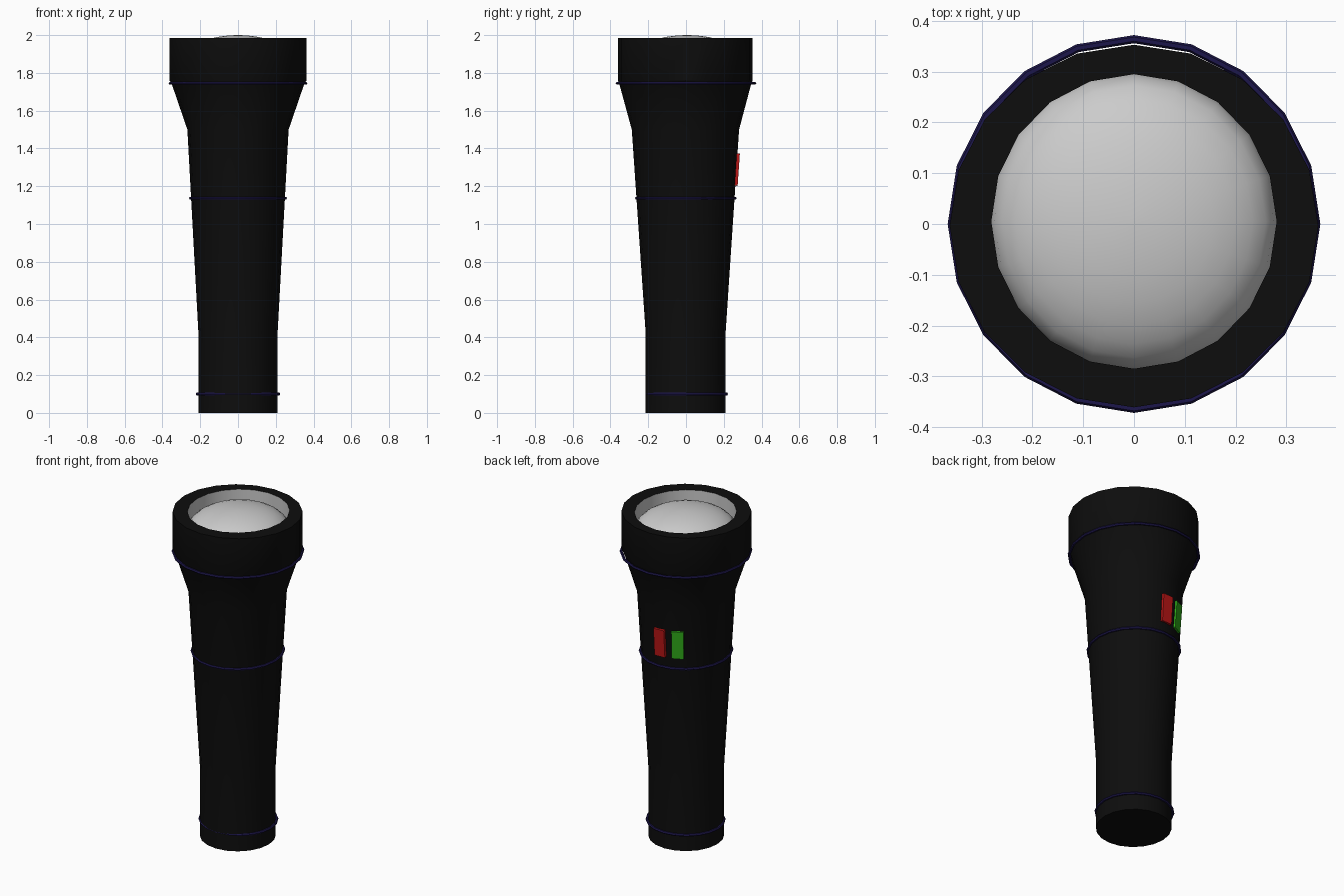
import bpy, bmesh, math
from mathutils import Matrix, Vector

if "Cube" in bpy.data.objects:
    bpy.data.objects.remove(bpy.data.objects["Cube"])

SIDES = 20


def material(name, rgb):
    m = bpy.data.materials.new(name)
    m.diffuse_color = (*rgb, 1)
    m.use_nodes = True
    m.node_tree.nodes["Principled BSDF"].inputs["Base Color"].default_value = m.diffuse_color
    return m


BLACK = material("black_casing", (0.004, 0.004, 0.004))
NAVY = material("navy_trim", (0.012, 0.008, 0.07))
RED = material("red_switch", (0.5, 0.008, 0.008))
GREEN = material("green_switch", (0.03, 0.42, 0.01))


def finish(bm, name, mat=None, smooth=True):
    bmesh.ops.recalc_face_normals(bm, faces=bm.faces)
    me = bpy.data.meshes.new(name)
    bm.to_mesh(me)
    bm.free()
    ob = bpy.data.objects.new(name, me)
    bpy.context.collection.objects.link(ob)
    if mat:
        me.materials.append(mat)
    if smooth:
        bpy.ops.object.select_all(action='DESELECT')
        ob.select_set(True)
        bpy.context.view_layer.objects.active = ob
        bpy.ops.object.shade_smooth_by_angle(angle=math.radians(35))
    return ob


def loft(name, levels, mat=None, cap_start=False, cap_end=False):
    """Skin elliptical rings given as (z, x radius, y radius, y centre)."""
    bm = bmesh.new()
    rings = []
    for z, rx, ry, cy in levels:
        rings.append([bm.verts.new((rx * math.cos(a), cy + ry * math.sin(a), z))
                      for a in (math.tau * i / SIDES for i in range(SIDES))])
    for lo, hi in zip(rings, rings[1:]):
        for i in range(SIDES):
            j = (i + 1) % SIDES
            bm.faces.new((lo[i], lo[j], hi[j], hi[i]))
    if cap_start:
        bm.faces.new(rings[0])
    if cap_end:
        bm.faces.new(rings[-1])
    return finish(bm, name, mat)


# casing: straight handle, taper, flare, head and flat front rim
loft("casing", [
    (0.0, 0.21, 0.212, -0.002), (0.43, 0.21, 0.212, -0.002),
    (1.5, 0.268, 0.284, -0.003), (1.745, 0.352, 0.350, -0.004),
    (1.76, 0.363, 0.357, -0.004), (1.985, 0.363, 0.357, -0.004),
    (1.985, 0.281, 0.29, 0.005),
], BLACK, cap_start=True)

# reflector wall inside the rim
loft("reflector", [(1.985, 0.281, 0.29, 0.005), (1.875, 0.281, 0.29, 0.005)])

# domed lens, a flattened half sphere
dome = []
for k in range(9):
    t = math.radians(min(90 * k / 8, 88))
    dome.append((1.875 + 0.125 * math.sin(t), 0.281 * math.cos(t), 0.29 * math.cos(t), 0.005))
loft("lens", dome, cap_end=True)

# thin trim rings around the casing
for name, z, rx, ry, cy in (("head_ring", 1.745, 0.359, 0.364, 0.0),
                            ("middle_ring", 1.137, 0.252, 0.261, -0.001),
                            ("tail_ring", 0.10, 0.216, 0.211, 0.004)):
    section = [(z + 0.008 * math.sin(a), rx + 0.008 * math.cos(a), ry + 0.008 * math.cos(a), cy)
               for a in (math.tau * i / 6 for i in range(7))]
    loft(name, section, NAVY)

# two switches on the back, leaning with the taper
for name, deg, r, mat in (("red_switch", 92.5, 0.266, RED), ("green_switch", 115, 0.262, GREEN)):
    bm = bmesh.new()
    bmesh.ops.create_cube(bm, size=1.0)
    place = (Matrix.Rotation(math.radians(deg), 4, 'Z') @ Matrix.Translation((r, 0, 1.288))
             @ Matrix.Rotation(math.radians(4), 4, 'Y')
             @ Matrix.Diagonal((0.024, 0.068, 0.17, 1)))
    bm.transform(place)
    finish(bm, name, mat, smooth=False)
